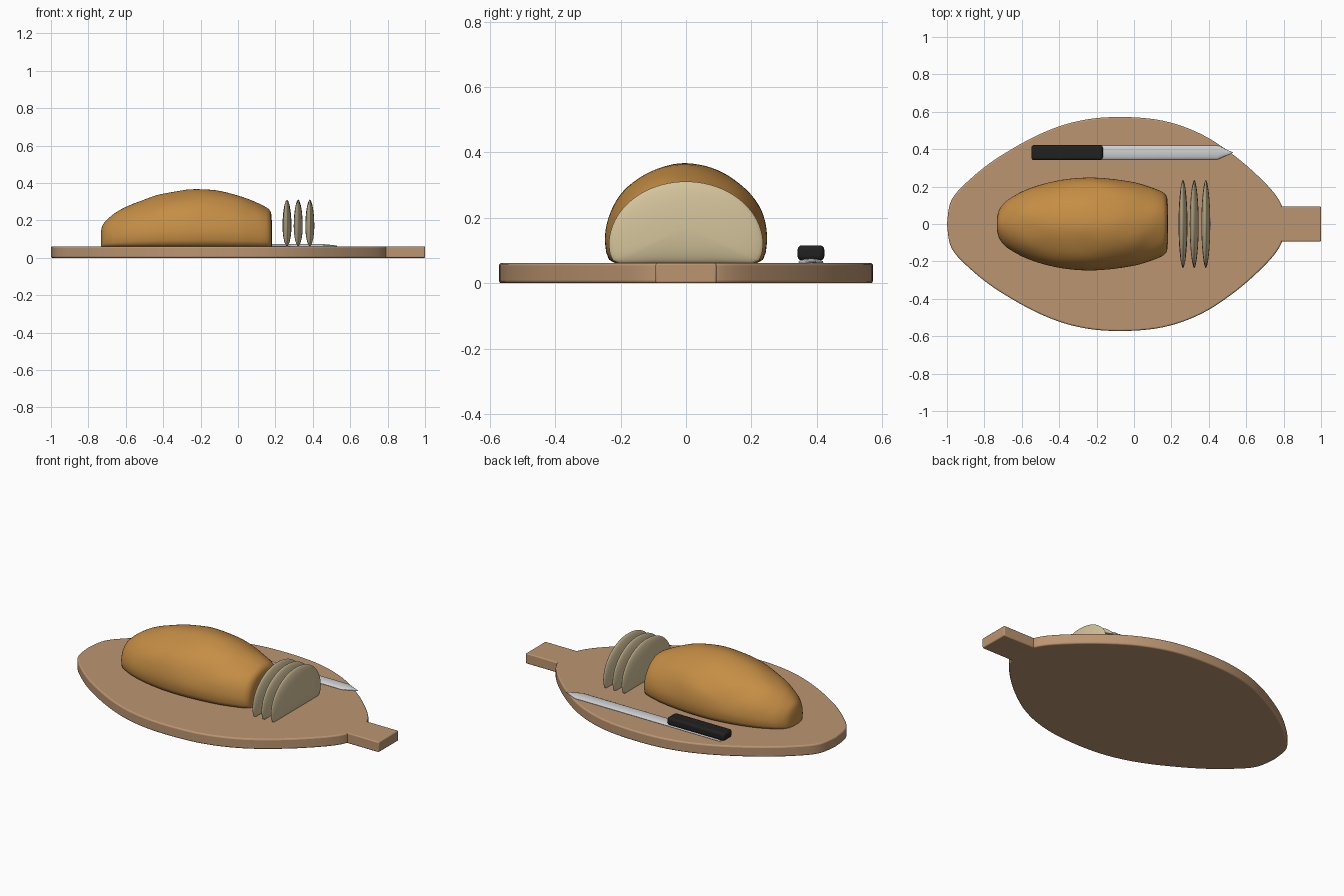
import bpy, bmesh, math
from mathutils import Vector, noise

if "Cube" in bpy.data.objects:
    bpy.data.objects.remove(bpy.data.objects["Cube"])


def material(name, rgb):
    m = bpy.data.materials.new(name)
    m.diffuse_color = (*rgb, 1)
    m.use_nodes = True
    m.node_tree.nodes["Principled BSDF"].inputs["Base Color"].default_value = m.diffuse_color
    return m


WOOD = material("light wood", (0.50, 0.30, 0.165))
CRUST = material("golden crust", (0.56, 0.27, 0.06))
CRUMB = material("cream crumb", (0.66, 0.55, 0.33))
STEEL = material("steel", (0.62, 0.63, 0.65))
BLACK = material("black grip", (0.015, 0.015, 0.015))


def finish(name, bm, mat, angle=40, bevel=0):
    bmesh.ops.recalc_face_normals(bm, faces=bm.faces)
    me = bpy.data.meshes.new(name)
    bm.to_mesh(me)
    bm.free()
    me.materials.append(mat)
    ob = bpy.data.objects.new(name, me)
    bpy.context.collection.objects.link(ob)
    if bevel:
        mod = ob.modifiers.new("bevel", 'BEVEL')
        mod.width, mod.segments, mod.limit_method = bevel, 3, 'ANGLE'
        mod.angle_limit = math.radians(40)
    bpy.ops.object.select_all(action='DESELECT')
    ob.select_set(True)
    bpy.context.view_layer.objects.active = ob
    bpy.ops.object.shade_smooth_by_angle(angle=math.radians(angle))
    return ob


def spline(pts, n):
    """Catmull-Rom through tuples of any length, n steps per span."""
    out = []
    for i in range(len(pts) - 1):
        a, b, c, d = (pts[max(0, min(len(pts) - 1, i + k))] for k in (-1, 0, 1, 2))
        for s in range(n):
            t = s / n
            out.append(tuple(0.5 * (2 * q + (r - p) * t + (2 * p - 5 * q + 4 * r - u) * t * t
                                    + (3 * q - p - 3 * r + u) * t ** 3)
                             for p, q, r, u in zip(a, b, c, d)))
    return out + [pts[-1]]


def loft(rings, cap_ends=True):
    bm = bmesh.new()
    loops = [[bm.verts.new(p) for p in ring] for ring in rings]
    n = len(loops[0])
    for a, b in zip(loops, loops[1:]):
        for i in range(n):
            j = (i + 1) % n
            bm.faces.new((a[i], a[j], b[j], b[i]))
    if cap_ends:
        bm.faces.new(loops[0])
        bm.faces.new(loops[-1])
    return bm


def prism(outline, z0, z1):
    return loft([[(x, y, z) for x, y in outline] for z in (z0, z1)])


def box(x0, x1, y0, y1, z0, z1):
    return prism([(x0, y0), (x1, y0), (x1, y1), (x0, y1)], z0, z1)


def dome(w, bottom, top, n=40):
    """Half-round bread section as (y, z): arched top, tucked flat base."""
    c = bottom + 0.22 * (top - bottom)
    arch = [(w * math.cos(math.pi * i / n), c + (top - c) * math.sin(math.pi * i / n))
            for i in range(n + 1)]
    low = [(-0.985, 0.5), (-0.95, 0.15), (-0.88, 0), (-0.45, 0), (0, 0),
           (0.45, 0), (0.88, 0), (0.95, 0.15), (0.985, 0.5)]
    return arch + [(w * y, bottom + (c - bottom) * z) for y, z in low]


# leaf-shaped board, mirrored across its long axis
half = spline([(-1, 0), (-0.975, 0.13), (-0.87, 0.245), (-0.72, 0.36), (-0.5, 0.482),
               (-0.3, 0.55), (-0.09, 0.572), (0.15, 0.553), (0.36, 0.48), (0.55, 0.355),
               (0.71, 0.21), (0.785, 0.11), (0.8, 0.03)], 6)
finish("cutting_board", prism(half + [(x, -y) for x, y in reversed(half[1:])], 0, 0.062),
       WOOD, bevel=0.008)
finish("board_handle", box(0.76, 1.0, -0.093, 0.093, 0, 0.062), WOOD, bevel=0.006)

# loaf: sections of (x, half width, top height)
sections = spline([(-0.733, 0.03, 0.14), (-0.722, 0.075, 0.18), (-0.69, 0.117, 0.215),
                   (-0.65, 0.145, 0.243), (-0.58, 0.182, 0.28), (-0.48, 0.216, 0.32),
                   (-0.36, 0.24, 0.347), (-0.25, 0.248, 0.362), (-0.13, 0.242, 0.358),
                   (0, 0.223, 0.332), (0.08, 0.2, 0.305), (0.14, 0.177, 0.275),
                   (0.168, 0.158, 0.255), (0.179, 0.13, 0.225), (0.181, 0.07, 0.16)], 4)
rings = []
for x, w, h in sections:
    ring = []
    for y, z in dome(w, 0.062, h):
        # gentle lumps that fade out towards the base
        k = 0.008 * min(1, max(0, z - 0.08) / 0.15) * noise.noise(Vector((x * 7, y * 7, z * 7)))
        ring.append((x, y * (1 + 2 * k), z + k))
    rings.append(ring)
finish("bread_loaf", loft(rings), CRUST, angle=60)

# three upright slices, swollen in the middle and thin at the rim
for i, cx in enumerate((0.262, 0.322, 0.384)):
    steps = 10
    rings = []
    for k in range(-steps, steps + 1):
        a = math.pi / 2 * k / (steps + 0.4)
        s = math.cos(a)
        x = cx + 0.024 * math.copysign(abs(math.sin(a)) ** 1.15, a)
        rings.append([(x, y * s, 0.17 + (z - 0.17) * s) for y, z in dome(0.236, 0.062, 0.311)])
    finish(f"bread_slice_{i + 1}", loft(rings), CRUMB, angle=60)

# knife blade: low rounded section running to a point
rings = []
for x, s in ((-0.52, 1), (-0.17, 1), (0.445, 1), (0.528, 0.03)):
    ring = [(x, 0.382 + 0.038 * s * math.cos(math.pi * j / 12),
             0.064 + 0.011 * max(s, 0.2) * math.sin(math.pi * j / 12)) for j in range(13)]
    rings.append(ring + [(x, 0.382 - 0.036 * s, 0.061), (x, 0.382 + 0.036 * s, 0.061)])
finish("knife_blade", loft(rings), STEEL, angle=40)
finish("knife_handle", box(-0.548, -0.167, 0.341, 0.423, 0.069, 0.116), BLACK, bevel=0.014)
